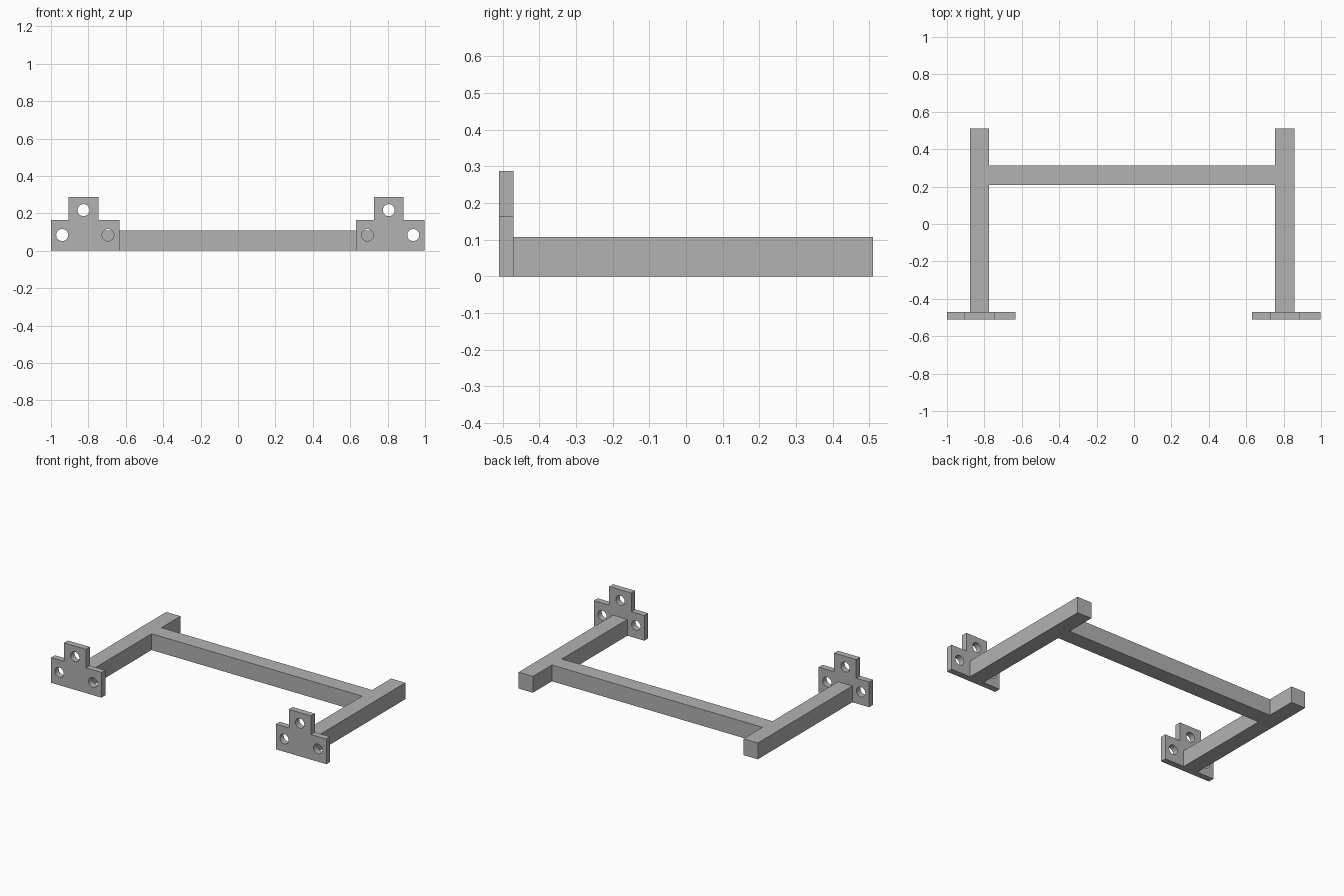
import bpy
import math

if "Cube" in bpy.data.objects:
    bpy.data.objects.remove(bpy.data.objects["Cube"], do_unlink=True)

GREY = (0.448, 0.448, 0.448, 1)
metal = bpy.data.materials.new("plain grey")
metal.diffuse_color = GREY
metal.use_nodes = True
metal.node_tree.nodes["Principled BSDF"].inputs["Base Color"].default_value = GREY

SPACING = 1.632      # distance between the two mirrored sides' matching points
BAR_HEIGHT = 0.107
PLATE_FRONT, PLATE_BACK, ARM_END = -0.51, -0.47, 0.51
ARM_LEFT, ARM_RIGHT = -0.878, -0.774


def bar(name, x0, x1, y0, y1):
    """Square bar resting on the ground."""
    bpy.ops.mesh.primitive_cube_add(
        size=1, location=((x0 + x1) / 2, (y0 + y1) / 2, BAR_HEIGHT / 2))
    obj = bpy.context.object
    obj.name = name
    obj.scale = (x1 - x0, y1 - y0, BAR_HEIGHT)
    bpy.ops.object.transform_apply(location=False, rotation=False, scale=True)
    obj.data.materials.append(metal)


def add_outline(curve, points):
    spline = curve.splines.new("POLY")
    spline.points.add(len(points) - 1)
    for p, (x, y) in zip(spline.points, points):
        p.co = (x, y, 0, 1)
    spline.use_cyclic_u = True


def plate(name, shift):
    """Stepped mounting plate with three screw holes."""
    curve = bpy.data.curves.new(name, "CURVE")
    curve.dimensions = "2D"
    curve.fill_mode = "BOTH"
    curve.extrude = (PLATE_BACK - PLATE_FRONT) / 2
    add_outline(curve, [(-1, 0), (-0.634, 0), (-0.634, 0.165), (-0.746, 0.165),
                        (-0.746, 0.287), (-0.906, 0.287), (-0.906, 0.165), (-1, 0.165)])
    for cx, cz in [(-0.94, 0.084), (-0.826, 0.217), (-0.695, 0.084)]:
        angles = [-math.tau * i / 40 for i in range(40)]
        add_outline(curve, [(cx + 0.032 * math.cos(a), cz + 0.032 * math.sin(a))
                            for a in angles])
    obj = bpy.data.objects.new(name, curve)
    bpy.context.collection.objects.link(obj)
    obj.location = (shift, (PLATE_FRONT + PLATE_BACK) / 2, 0)
    obj.rotation_euler.x = math.pi / 2
    curve.materials.append(metal)
    bpy.ops.object.select_all(action="DESELECT")
    obj.select_set(True)
    bpy.context.view_layer.objects.active = obj
    bpy.ops.object.convert(target="MESH")
    bpy.ops.object.shade_smooth_by_angle(angle=math.radians(30))


# Side arms and their mounting plates
for side, shift in [("right", 0), ("left", SPACING)]:
    bar(side + "_arm", ARM_LEFT + shift, ARM_RIGHT + shift, PLATE_BACK, ARM_END)
    plate(side + "_mounting_plate", shift)

# Bar joining the arms
bar("crossbar", ARM_RIGHT, ARM_LEFT + SPACING, 0.209, 0.313)
